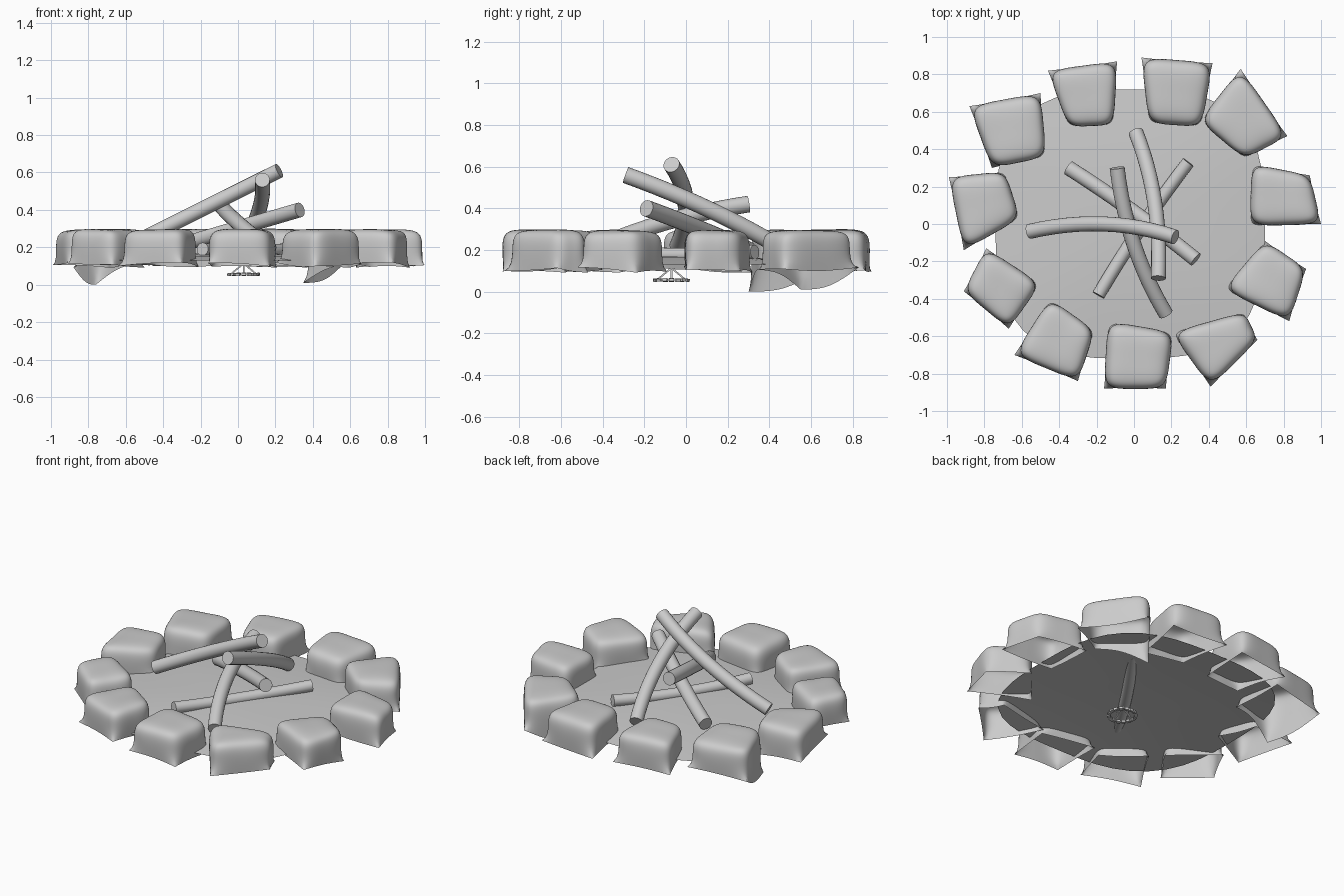
import bpy
import bmesh
import math
import random
from mathutils import Vector

random.seed(4)
start_cube = bpy.data.objects.get("Cube")
if start_cube:
    bpy.data.objects.remove(start_cube, do_unlink=True)

grey = bpy.data.materials.new("plain grey")
grey.use_nodes = True
grey.diffuse_color = (0.6, 0.6, 0.6, 1)
grey.node_tree.nodes["Principled BSDF"].inputs["Base Color"].default_value = (0.6, 0.6, 0.6, 1)


def make_object(name, data):
    data.materials.append(grey)
    obj = bpy.data.objects.new(name, data)
    bpy.context.collection.objects.link(obj)
    return obj


def smooth(obj, angle):
    bpy.ops.object.select_all(action="DESELECT")
    obj.select_set(True)
    bpy.context.view_layer.objects.active = obj
    bpy.ops.object.shade_smooth_by_angle(angle=math.radians(angle))


def mesh_object(name, bm):
    mesh = bpy.data.meshes.new(name)
    bm.to_mesh(mesh)
    bm.free()
    return make_object(name, mesh)


# Stones: soft open-bottomed shells, drawn from four plan corners
def stone(name, corners, dip=None):
    corners = [Vector((x / 100, y / 100, 0)) for x, y in corners]
    centre = sum(corners, Vector()) / len(corners)
    plan = []
    for a, b in zip(corners, corners[1:] + corners[:1]):
        plan += [a, (a + b) / 2]

    bm = bmesh.new()

    def ring(corner_scale, side_scale, height, jitter):
        verts = []
        for i, p in enumerate(plan):
            scale = side_scale if i % 2 else corner_scale
            co = centre + (p - centre) * scale
            co.z = height + random.uniform(-jitter, jitter)
            verts.append(bm.verts.new(co))
        return verts

    foot = ring(1.0, 0.96, 0.105, 0.015)
    belly = ring(1.1, 1.02, 0.25, 0.01)
    crown = ring(0.88, 0.8, 0.298, 0.008)
    if dip is not None:
        foot[6].co.z = foot[7].co.z = dip
    top = bm.verts.new(centre + Vector((0, 0, 0.295)))
    n = len(plan)
    for lower, upper in ((foot, belly), (belly, crown)):
        for i in range(n):
            j = (i + 1) % n
            bm.faces.new((lower[i], upper[i], upper[j], lower[j]))
    for i in range(0, n, 2):
        bm.faces.new((crown[i - 1], top, crown[i + 1], crown[i]))
    bmesh.ops.recalc_face_normals(bm, faces=bm.faces)
    bm.normal_update()
    if top.normal.z < 0:
        bmesh.ops.reverse_faces(bm, faces=bm.faces)

    obj = mesh_object(name, bm)
    crease = obj.data.attributes.new("crease_vert", "FLOAT", "POINT")
    for i in range(0, n, 2):
        crease.data[i].value = 1.0
    smooth(obj, 180)
    sub = obj.modifiers.new("soft", "SUBSURF")
    sub.levels = sub.render_levels = 3


stone("stone_back", [(4, 89), (42, 86), (36, 52), (8, 54)])
stone("stone_back_left", [(57, 83), (82, 47), (59, 35), (35, 55)], 0.01)
stone("stone_left", [(63, 32), (94, 26), (100, 0), (62, -1)])
stone("stone_left_front", [(70, -9), (92, -24), (83, -52), (48, -35)])
stone("stone_front_left", [(59, -47), (66, -62), (41, -87), (20, -58)])
stone("stone_front", [(-14, -52), (21, -58), (17, -88), (-16, -88)])
stone("stone_front_right", [(-45, -40), (-21, -57), (-30, -84), (-64, -70)])
stone("stone_right_front", [(-79, -13), (-50, -32), (-67, -56), (-91, -36)])
stone("stone_right", [(-99, 25), (-69, 28), (-61, 3), (-91, -14)])
stone("stone_back_right", [(-88, 63), (-50, 70), (-47, 36), (-76, 30)], 0)
stone("stone_back_centre", [(-46, 82), (-9, 87), (-11, 53), (-35, 52)])


# Ground: thin rounded-square sheet rising gently to the middle
def ground_sheet():
    bm = bmesh.new()
    segments, rings = 48, 6
    middle = bm.verts.new((-0.02, 0, 0.17))
    previous = None
    for r in range(1, rings + 1):
        t = r / rings
        current = []
        for k in range(segments):
            a = math.tau * k / segments
            c, s = math.cos(a), math.sin(a)
            radius = 0.72 * t / (abs(c) ** 3 + abs(s) ** 3) ** (1 / 3)
            current.append(bm.verts.new((c * radius - 0.02, s * radius, 0.17 - 0.04 * t * t)))
        for k in range(segments):
            j = (k + 1) % segments
            if previous:
                bm.faces.new((previous[k], current[k], current[j], previous[j]))
            else:
                bm.faces.new((middle, current[k], current[j]))
        previous = current
    smooth(mesh_object("ground_sheet", bm), 180)


ground_sheet()


# Logs: bent round rods with flat ends
def log(name, points, radius=0.04):
    path = [Vector(p) for p in points]
    a, b, c = path
    control = b * 2 - (a + c) / 2
    sides, steps = 20, 12
    bm = bmesh.new()
    rows = []
    for s in range(steps + 1):
        t = s / steps
        pos = a * (1 - t) ** 2 + control * 2 * t * (1 - t) + c * t * t
        tangent = ((control - a) * (1 - t) + (c - control) * t).normalized()
        u = tangent.cross(Vector((0, 0, 1))).normalized()
        v = u.cross(tangent)
        rows.append([bm.verts.new(pos + (u * math.cos(math.tau * k / sides)
                                         + v * math.sin(math.tau * k / sides)) * radius)
                     for k in range(sides)])
    for p, q in zip(rows, rows[1:]):
        for k in range(sides):
            j = (k + 1) % sides
            bm.faces.new((p[k], p[j], q[j], q[k]))
    bm.faces.new(rows[0])
    bm.faces.new(rows[-1])
    bmesh.ops.recalc_face_normals(bm, faces=bm.faces)
    smooth(mesh_object(name, bm), 40)


log("log_top", [(-0.56, -0.04, 0.22), (-0.16, 0.0, 0.42), (0.22, -0.07, 0.61)])
log("log_front_upright", [(0.13, -0.29, 0.56), (0.11, 0.12, 0.39), (0.01, 0.49, 0.19)])
log("log_left", [(0.33, -0.19, 0.4), (-0.01, 0.07, 0.3), (-0.35, 0.3, 0.2)])
log("log_back", [(-0.09, 0.3, 0.42), (0.0, -0.11, 0.33), (0.17, -0.48, 0.19)])
log("log_low", [(0.29, 0.33, 0.19), (0.03, -0.03, 0.175), (-0.19, -0.38, 0.19)], 0.035)


# Char: small ring of chips with thin twigs under the sheet
def char_chips():
    bm = bmesh.new()
    count = 16

    def chip(centre, size, turn):
        verts = bmesh.ops.create_cube(bm, size=1)["verts"]
        for v in verts:
            v.co = Vector(v.co[i] * size[i] for i in range(3))
            v.co.rotate(turn)
            v.co += centre

    for k in range(count):
        a = math.tau * k / count
        out = Vector((math.cos(a), math.sin(a), 0))
        turn = Vector((out.x, out.y, random.uniform(-0.3, 0.3))).to_track_quat("X", "Z")
        chip(Vector((0.03, -0.07, 0.055)) + out * 0.078, (0.02, 0.024, 0.014), turn)
        if k % 4 == 0:
            lean = (Vector((0, 0, 0.05)) - out * 0.06).to_track_quat("Z", "Y")
            chip(Vector((0.03, -0.07, 0.08)) + out * 0.04, (0.008, 0.008, 0.08), lean)
    mesh_object("char_chips", bm)


char_chips()
